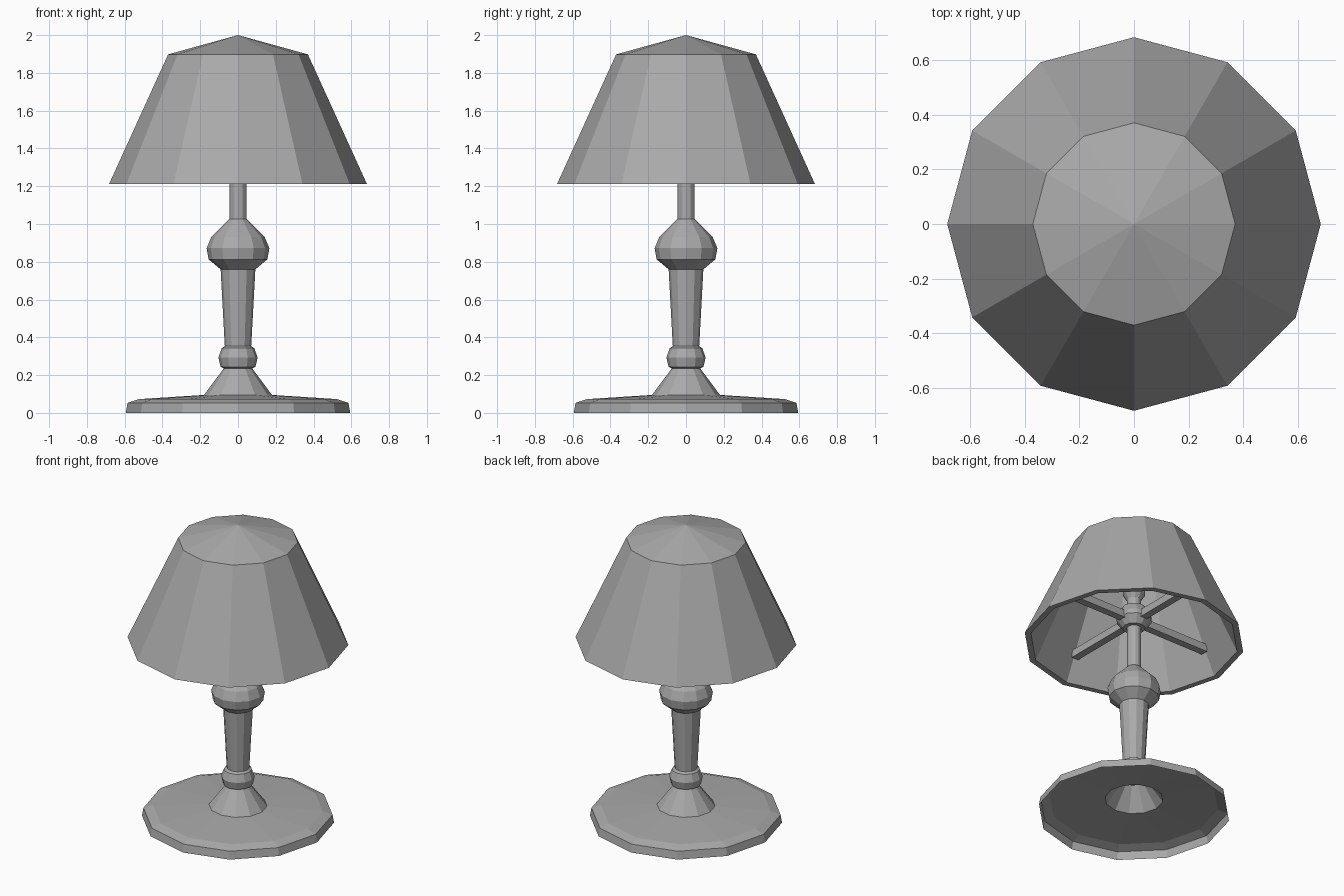
import bpy, bmesh, math

SIDES = 12

cube = bpy.data.objects.get("Cube")
if cube:
    bpy.data.objects.remove(cube, do_unlink=True)

grey = bpy.data.materials.new("plain_grey")
grey.use_nodes = True
colour = (0.4, 0.4, 0.4, 1)
grey.diffuse_color = colour
grey.node_tree.nodes["Principled BSDF"].inputs["Base Color"].default_value = colour


def make_object(name, bm):
    bmesh.ops.recalc_face_normals(bm, faces=bm.faces)
    mesh = bpy.data.meshes.new(name)
    bm.to_mesh(mesh)
    bm.free()
    mesh.materials.append(grey)
    obj = bpy.data.objects.new(name, mesh)
    bpy.context.collection.objects.link(obj)
    return obj


def lathe(name, profile, sides=SIDES):
    """Revolve (radius, height) points about z into flat facets."""
    bm = bmesh.new()
    rings = []
    for r, z in profile:
        if r == 0:
            rings.append([bm.verts.new((0, 0, z))] * sides)
        else:
            angles = [math.tau * i / sides for i in range(sides)]
            rings.append([bm.verts.new((r * math.cos(a), r * math.sin(a), z)) for a in angles])
    for low, high in zip(rings, rings[1:]):
        for i in range(sides):
            j = (i + 1) % sides
            corners = dict.fromkeys([low[i], low[j], high[j], high[i]])
            bm.faces.new(list(corners))
    return make_object(name, bm)


# Foot: thin shell, open underneath
lathe("base", [(0.594, 0), (0.585, 0.053), (0.525, 0.073), (0.18, 0.095), (0.075, 0.236)])

# Turned stem, each part starting where the last one ends
lathe("stem_ring", [(0.075, 0.236), (0.092, 0.243), (0.104, 0.293),
                    (0.086, 0.343), (0.07, 0.353)])
lathe("stem_column", [(0.07, 0.353), (0.092, 0.76)])
lathe("stem_bulb", [(0.092, 0.76), (0.156, 0.813), (0.166, 0.872),
                    (0.142, 0.93), (0.045, 1.027)])
lathe("pole", [(0.045, 1.027), (0.045, 1.31)])

# Holder inside the shade
lathe("shade_hub", [(0.045, 1.31), (0.07, 1.31), (0.11, 1.36), (0.11, 1.39), (0.075, 1.45),
                    (0.045, 1.46), (0.045, 1.51), (0.07, 1.55), (0.07, 1.58), (0, 1.6)])
for name, x, y in (("left", 1, 0), ("right", -1, 0), ("front", 0, -1), ("back", 0, 1)):
    bm = bmesh.new()
    bmesh.ops.create_cube(bm, size=1)
    length, thick = 0.5, 0.05
    bmesh.ops.scale(bm, verts=bm.verts, vec=(length if x else thick, length if y else thick, thick))
    bmesh.ops.translate(bm, verts=bm.verts, vec=(x * 0.315, y * 0.315, 1.37))
    make_object("shade_arm_" + name, bm)

# Shade: thin shell with a shallow pointed top
lathe("lampshade", [(0, 1.965), (0.345, 1.87), (0.645, 1.211),
                    (0.683, 1.211), (0.37, 1.898), (0, 2.0)])
